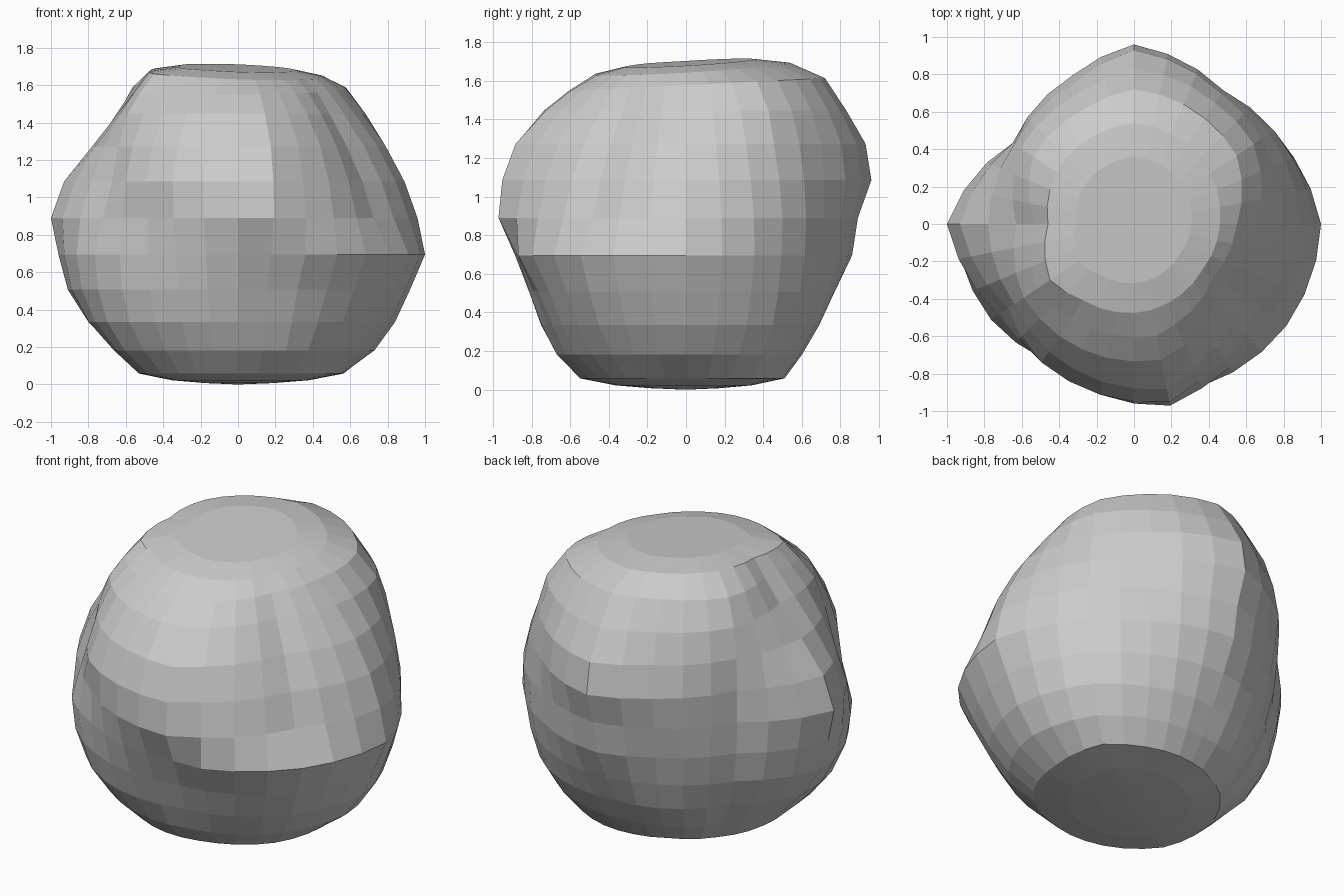
import bpy, bmesh, math

cube = bpy.data.objects.get("Cube")
if cube:
    bpy.data.objects.remove(cube, do_unlink=True)

SEGMENTS, RINGS, MIDDLE = 32, 16, 0.89

# Upright outlines of the boulder, keyed by segment (percent radius, bottom to top)
outlines = {
    0: (56, 73, 84, 92, 100, 96, 89, 79, 66, 55, 46),
    3: (61, 72, 81, 86, 89, 90, 87, 82, 77, 66, 49),
    5: (56, 66, 75, 81, 85, 86, 86, 84, 78, 68, 51),
    8: (50, 59, 68, 77, 86, 89, 96, 93, 83, 72, 54),
    10: (47, 59, 68, 74, 79, 83, 86, 82, 76, 67, 52),
    13: (48, 57, 66, 73, 77, 78, 78, 77, 73, 65, 50),
    16: (52, 65, 80, 91, 96, 100, 93, 78, 63, 53, 46),
    19: (58, 73, 84, 90, 92, 87, 81, 77, 71, 63, 54),
    21: (57, 70, 80, 85, 87, 87, 89, 82, 72, 60, 49),
    25: (54, 66, 73, 80, 89, 99, 97, 90, 74, 61, 47),
    26: (54, 67, 75, 83, 94, 95, 91, 84, 70, 58, 46),
    29: (56, 70, 81, 90, 98, 87, 80, 70, 59, 51, 44),
}
headings = list(outlines)


def wall_radius(level, segment):
    """Blend the two outlines on either side of a segment."""
    before = max(h for h in headings if h <= segment)
    after = min((h for h in headings if h > segment), default=SEGMENTS)
    t = (segment - before) / (after - before)
    low, high = outlines[before][level], outlines[after % SEGMENTS][level]
    return (low + (high - low) * t) / 100


def ring_point(ring, segment):
    """Place one corner; rings beyond the wall shrink into flattened caps."""
    angle = math.tau * segment / SEGMENTS
    radius = wall_radius(min(max(ring - 3, 0), 10), segment)
    radius *= min(ring, RINGS - ring, 3) / 3
    x, y = radius * math.cos(angle), radius * math.sin(angle)
    if ring < 3:
        z = 0.015 * (ring - 0.5)
    elif ring > 12:
        # Tilted crown, slightly lower at its rim
        z = (1.66 if ring == 13 else 1.69) - 0.04 * x + 0.06 * y
    else:
        z = MIDDLE - math.cos(math.pi * ring / RINGS)
        if ring == 12:
            z += 0.05 * y - 0.02
    return x, y, z


# Boulder body
bm = bmesh.new()
bottom = bm.verts.new((0, 0, 0))
top = bm.verts.new((0, 0, 1.69))
rows = [[bm.verts.new(ring_point(r, s)) for s in range(SEGMENTS)]
        for r in range(1, RINGS)]
for s in range(SEGMENTS):
    n = (s + 1) % SEGMENTS
    bm.faces.new((bottom, rows[0][n], rows[0][s]))
    bm.faces.new((top, rows[-1][s], rows[-1][n]))
    for lower, upper in zip(rows, rows[1:]):
        bm.faces.new((lower[s], lower[n], upper[n], upper[s]))
bm.normal_update()
mesh = bpy.data.meshes.new("boulder")
bm.to_mesh(mesh)
bm.free()
boulder = bpy.data.objects.new("boulder", mesh)
bpy.context.collection.objects.link(boulder)

# Stone colour
stone = bpy.data.materials.new("stone_grey")
stone.use_nodes = True
colour = (0.6, 0.6, 0.6, 1)
stone.diffuse_color = colour
stone.node_tree.nodes["Principled BSDF"].inputs["Base Color"].default_value = colour
mesh.materials.append(stone)
